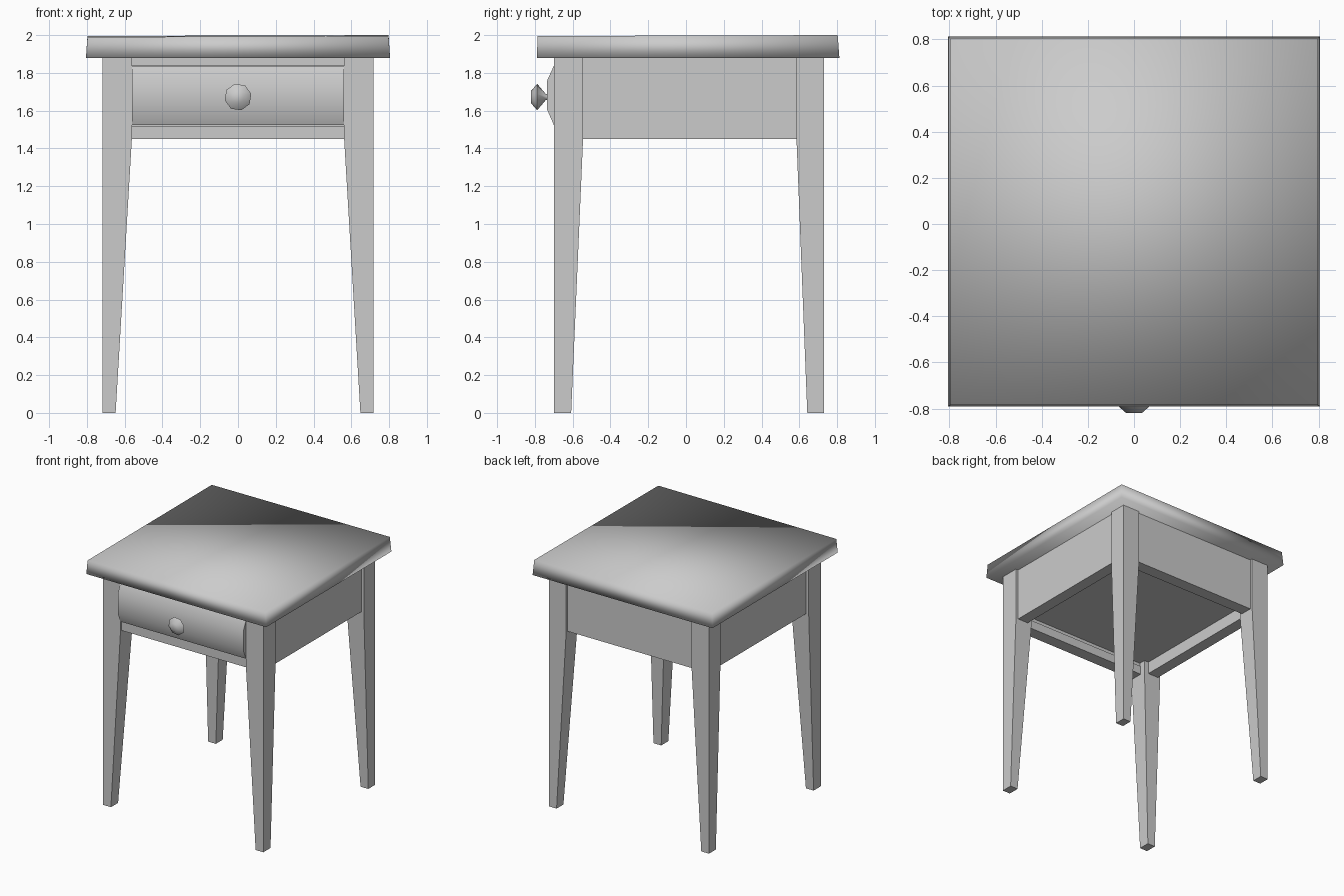
import bpy, bmesh, math
from mathutils import Matrix

if "Cube" in bpy.data.objects:
    bpy.data.objects.remove(bpy.data.objects["Cube"])


def finish(name, bm, smooth=None):
    bmesh.ops.recalc_face_normals(bm, faces=bm.faces)
    mesh = bpy.data.meshes.new(name)
    bm.to_mesh(mesh)
    bm.free()
    obj = bpy.data.objects.new(name, mesh)
    bpy.context.collection.objects.link(obj)
    if smooth is not None:
        bpy.ops.object.select_all(action='DESELECT')
        obj.select_set(True)
        bpy.context.view_layer.objects.active = obj
        if smooth >= 180:
            bpy.ops.object.shade_smooth()
        else:
            bpy.ops.object.shade_smooth_by_angle(angle=math.radians(smooth))
    return obj


def loft(name, rings, smooth=None):
    """Join equal-sized closed rings of points and cap both ends."""
    bm = bmesh.new()
    vs = [[bm.verts.new(p) for p in ring] for ring in rings]
    n = len(vs[0])
    for a, b in zip(vs, vs[1:]):
        for i in range(n):
            j = (i + 1) % n
            bm.faces.new((a[i], a[j], b[j], b[i]))
    bm.faces.new(vs[0])
    bm.faces.new(vs[-1])
    return finish(name, bm, smooth)


def rect(x0, x1, y0, y1, z):
    return [(x0, y0, z), (x1, y0, z), (x1, y1, z), (x0, y1, z)]


def box(name, x0, x1, y0, y1, z0, z1):
    return loft(name, [rect(x0, x1, y0, y1, z0), rect(x0, x1, y0, y1, z1)])


# Table top: slightly flared, slightly uneven slab with soft shading
top = rect(-0.797, 0.797, -0.785, 0.803, 1.995)
lift = (-0.005, 0, 0.005, 0)
top = [(x, y, z + d) for (x, y, z), d in zip(top, lift)]
loft("table_top", [rect(-0.805, 0.805, -0.79, 0.812, 1.88), top], 180)

# Legs: square posts, tapered on the inner faces below the apron
for side, sx in (("left", -1), ("right", 1)):
    for end, outer, inner, foot in (("front", -0.70, -0.545, -0.608),
                                    ("back", 0.73, 0.585, 0.642)):
        loft(f"{end}_{side}_leg",
             [rect(sx * 0.717, sx * w, outer, d, z)
              for w, d, z in ((0.648, foot, 0), (0.562, inner, 1.45), (0.562, inner, 1.88))])

# Aprons set back a little from the leg faces
for side, sx in (("left", -1), ("right", 1)):
    xs = sorted((sx * 0.60, sx * 0.695))
    box(f"{side}_apron", *xs, -0.60, 0.63, 1.45, 1.88)
box("back_apron", -0.60, 0.60, 0.61, 0.71, 1.45, 1.88)

# Front rails above and below the drawer
box("lower_front_rail", -0.60, 0.60, -0.69, -0.59, 1.45, 1.52)
box("upper_front_rail", -0.60, 0.60, -0.69, -0.59, 1.84, 1.88)

# Drawer: bevelled front panel and the bottom board seen from below
profile = ((-0.60, 1.525), (-0.70, 1.525), (-0.735, 1.605),
           (-0.735, 1.76), (-0.70, 1.837), (-0.60, 1.837))
loft("drawer_front", [[(x, y, z) for y, z in profile] for x in (-0.562, 0.562)], 30)
box("drawer_bottom", -0.62, 0.62, -0.62, 0.62, 1.55, 1.58)

# Knob: eight-sided turned shape
sides = 8
rings = []
for y, r in ((-0.72, 0.016), (-0.742, 0.016), (-0.788, 0.072), (-0.82, 0.034)):
    rings.append([(r * math.cos(2 * math.pi * (i + 0.3) / sides), y,
                   1.672 + r * math.sin(2 * math.pi * (i + 0.3) / sides))
                  for i in range(sides)])
loft("drawer_knob", rings, 50)
